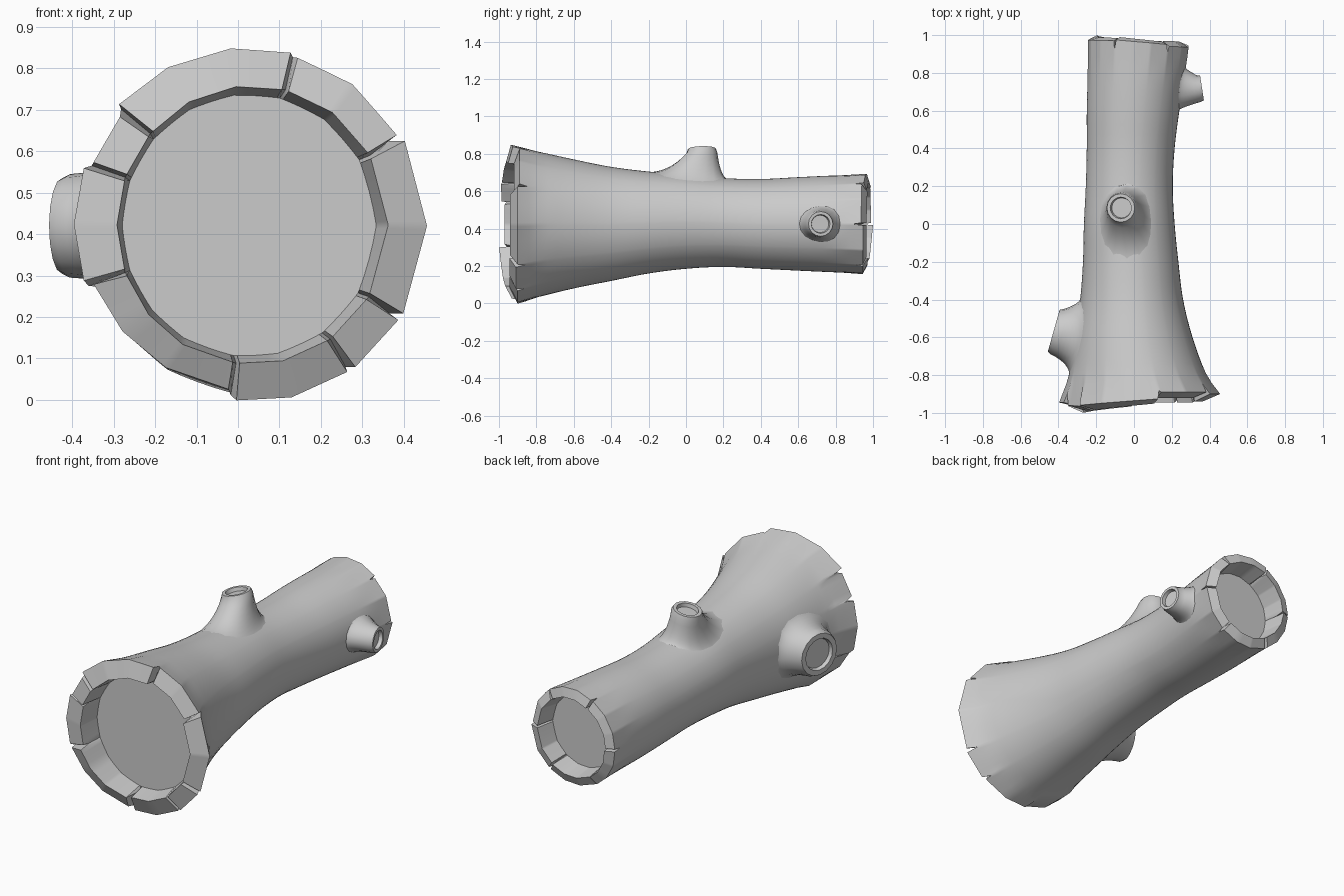
import bpy, bmesh
from math import radians, degrees, sin, cos, atan2, tau
from mathutils import Vector

if "Cube" in bpy.data.objects:
    bpy.data.objects.remove(bpy.data.objects["Cube"])

grey = bpy.data.materials.new("plain_grey")
grey.use_nodes = True
grey.diffuse_color = (0.6, 0.6, 0.6, 1)
grey.node_tree.nodes["Principled BSDF"].inputs["Base Color"].default_value = (0.6, 0.6, 0.6, 1)

# Trunk outline along its length: y, right edge, left edge, bottom, top
STATIONS = [
    (-1.0, -0.42, 0.475, 0.0, 0.86), (-0.9, -0.378, 0.45, -0.005, 0.845),
    (-0.8, -0.345, 0.385, 0.03, 0.815), (-0.6, -0.315, 0.31, 0.08, 0.77),
    (-0.4, -0.285, 0.26, 0.12, 0.73), (-0.2, -0.27, 0.235, 0.16, 0.705),
    (0.0, -0.265, 0.215, 0.185, 0.69), (0.2, -0.255, 0.205, 0.195, 0.67),
    (0.4, -0.25, 0.215, 0.185, 0.665), (0.6, -0.25, 0.24, 0.175, 0.675),
    (0.8, -0.245, 0.27, 0.165, 0.685), (1.0, -0.245, 0.3, 0.15, 0.697)]
# Corner angles of the many-sided cross-section
CORNERS = [0, 30, 54, 76, 97, 118, 139, 160, 180, 200, 220, 239, 263, 283, 305, 329]
# Bark chunks at each end, by start angle:
# (end angle, outer edge y at start, at end, overhang of inner edge, spread)
FRONT = {30: (76, -.89, -.89, .03, 1), 76: (139, -.925, -.96, .025, 1),
         139: (160, -.965, -.96, .025, .945), 160: (200, -.945, -.945, .025, 1),
         200: (263, -.965, -.93, .035, .94), 263: (305, -.9, -.9, .045, 1),
         305: (329, -.91, -.91, .035, 1), 329: (390, -.9, -.9, .04, 1.015)}
BACK = {0: (54, .935, .94, .03, 1), 54: (118, .95, .975, .015, 1),
        118: (180, .97, .975, .015, 1), 180: (239, .975, .955, .025, 1),
        239: (305, .945, .945, .025, 1), 305: (360, .945, .945, .02, 1)}


def outline(y):
    """Centre and half sizes of the trunk at y, smoothly interpolated."""
    last = len(STATIONS) - 1
    i = next(k for k in range(last) if y <= STATIONS[k + 1][0] or k == last - 1)
    a, b = STATIONS[i], STATIONS[i + 1]
    before, after = STATIONS[max(i - 1, 0)], STATIONS[min(i + 2, last)]
    h = b[0] - a[0]
    t = (y - a[0]) / h
    edges = []
    for k in range(1, 5):
        ma = (b[k] - before[k]) / (b[0] - before[0]) * h
        mb = (after[k] - a[k]) / (after[0] - a[0]) * h
        d = b[k] - a[k]
        edges.append(a[k] + t * ma + t * t * (3 * d - 2 * ma - mb)
                     + t ** 3 * (ma + mb - 2 * d))
    x0, x1, z0, z1 = edges
    return (x0 + x1) / 2, (z0 + z1) / 2, (x1 - x0) / 2, (z1 - z0) / 2


def surface(angle, y, sx=1.0, sz=1.0):
    """Trunk surface point, round in the middle and faceted at the ends."""
    angle %= 360
    ring = CORNERS + [360]
    for a, b in zip(ring, ring[1:]):
        if angle <= b:
            break
    t = (angle - a) / (b - a)
    flat = Vector((cos(radians(a)), sin(radians(a)))).lerp(
        Vector((cos(radians(b)), sin(radians(b)))), t)
    full = Vector((cos(radians(angle)), sin(radians(angle))))
    p = full.lerp(flat, min(max((abs(y) - 0.75) / 0.15, 0), 1))
    cx, cz, rx, rz = outline(y)
    return Vector((cx + rx * p.x * sx, y, cz + rz * p.y * sz))


def project(p, scale=1.0):
    cx, cz, rx, rz = outline(p.y)
    angle = degrees(atan2((p.z - cz) / rz, (p.x - cx) / rx))
    return surface(angle, p.y, scale, scale)


def finish(name, bm, angle):
    bmesh.ops.recalc_face_normals(bm, faces=bm.faces)
    mesh = bpy.data.meshes.new(name)
    bm.to_mesh(mesh)
    bm.free()
    mesh.materials.append(grey)
    obj = bpy.data.objects.new(name, mesh)
    bpy.context.collection.objects.link(obj)
    bpy.ops.object.select_all(action='DESELECT')
    obj.select_set(True)
    bpy.context.view_layer.objects.active = obj
    bpy.ops.object.shade_smooth_by_angle(angle=radians(angle))


def loft(rings):
    """Skin a list of point rings and cap both ends."""
    bm = bmesh.new()
    loops = [[bm.verts.new(p) for p in ring] for ring in rings]
    for a, b in zip(loops, loops[1:]):
        for i in range(len(a)):
            j = (i + 1) % len(a)
            bm.faces.new((a[i], a[j], b[j], b[i]))
    bm.faces.new(loops[0])
    bm.faces.new(loops[-1])
    return bm


# Trunk columns: corners, points between them and the edges of each crack
GAP = 1.5
columns = set(CORNERS)
for a, b in zip(CORNERS, CORNERS[1:] + [360]):
    columns |= {a + (b - a) * k / 4 for k in (1, 2, 3)}
for c in set(FRONT) | set(BACK):
    columns |= {(c - GAP) % 360, (c + GAP) % 360}
columns = sorted(columns)


def end_rings(chunks, cap_y, sign, hole, cap):
    """Outer edge, inner edge and sunken cap of one broken end."""
    outer, inner, floor = [], [], []
    for a in columns:
        key = max((k for k in chunks if k <= a), default=max(chunks))
        stop, y0, y1, overhang, spread = chunks[key]
        yo = y0 + (y1 - y0) * ((a - key) % 360) / (stop - key)
        yi = yo + sign * overhang
        if a in chunks:
            yo -= sign * 0.045
            yi, spread = yo, 1
        outer.append(surface(a, yo, spread, spread))
        rim = surface(a, sign * 0.93, *hole)
        inner.append(Vector((rim.x, yi, rim.z)))
        floor.append(surface(a, cap_y, *cap))
    return [outer, inner, floor]


body = [[surface(a, -0.84 + 1.72 * k / 34) for a in columns] for k in range(35)]
front = end_rings(FRONT, -0.84, -1, (0.77, 0.785), (0.8, 0.78))
back = end_rings(BACK, 0.86, 1, (0.82, 0.82), (0.77, 0.77))
finish("trunk", loft(front[::-1] + body + back), 35)


def branch_stub(name, tip, normal, radius, base, base_radius, neck, sides=16):
    """Cut branch that flares smoothly into the trunk."""
    tip, base, n = Vector(tip), Vector(base), Vector(normal).normalized()
    u = n.orthogonal().normalized()
    v = n.cross(u)

    def circle(centre, r):
        return [centre + (u * cos(tau * i / sides) + v * sin(tau * i / sides)) * r
                for i in range(sides)]

    foot = [project(p, 0.985) for p in circle(base, base_radius)]
    bend = [project(p) for p in circle(base.lerp(tip, 0.5), neck)]
    top = circle(tip - n * 0.02, radius)
    rings = []
    for k in range(9):
        t = k / 8
        rings.append([a * (1 - t) ** 2 + b * 2 * t * (1 - t) + c * t * t
                      for a, b, c in zip(foot, bend, top)])
    rings += [circle(tip, radius * 0.92), circle(tip, radius * 0.7),
              circle(tip - n * 0.02, radius * 0.65)]
    finish(name, loft(rings), 40)


branch_stub("top_branch_stub", (-0.07, 0.085, 0.825), (-0.22, -0.02, 1), 0.082,
            (-0.03, 0.005, 0.69), 0.22, 0.14)
branch_stub("left_branch_stub", (0.36, 0.72, 0.425), (0.98, 0.15, 0), 0.072,
            (0.26, 0.715, 0.425), 0.115, 0.105)
branch_stub("right_branch_stub", (-0.425, -0.565, 0.42), (-0.96, 0.27, 0), 0.125,
            (-0.3, -0.6, 0.42), 0.22, 0.165)
